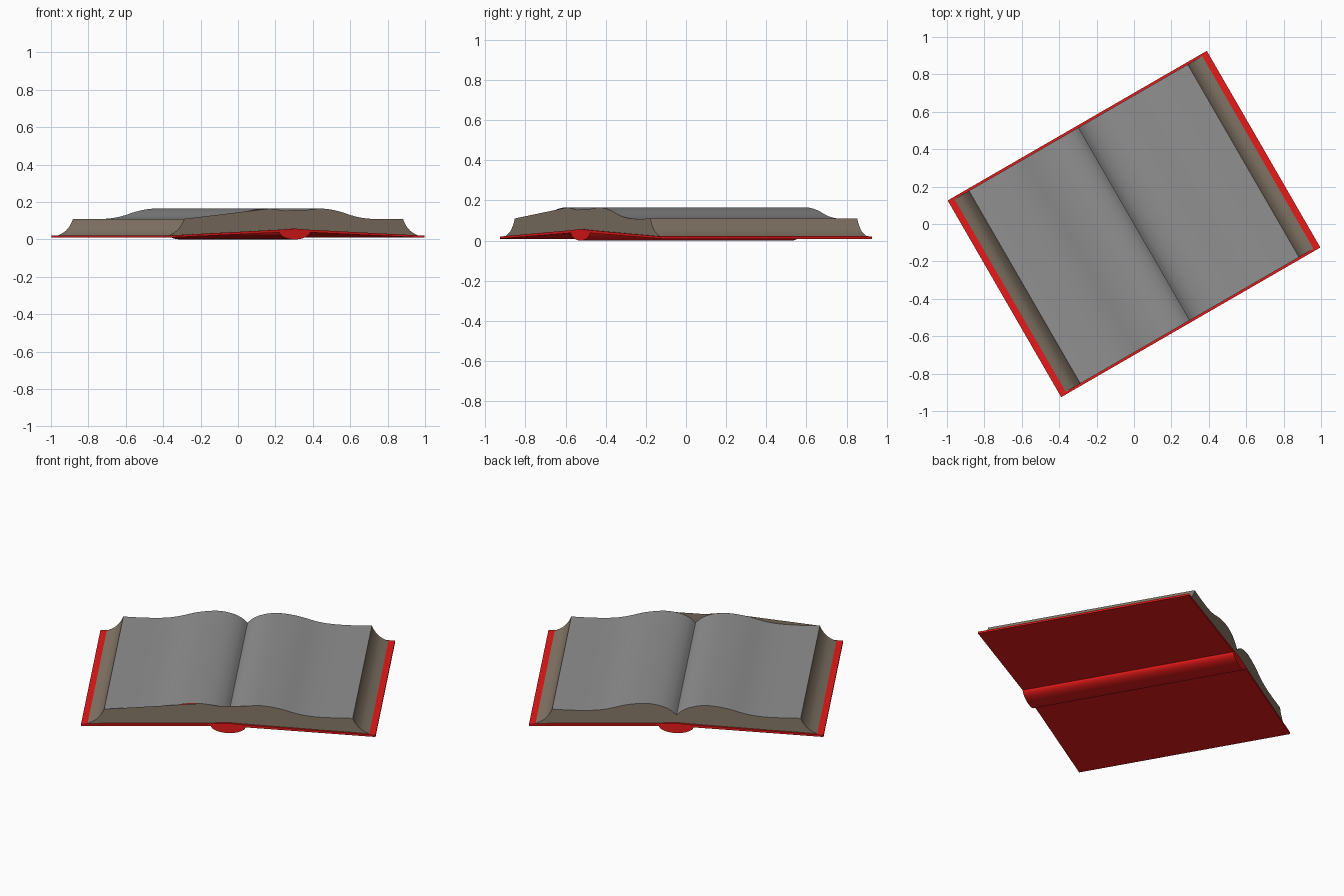
import bpy, bmesh, math
from mathutils import Vector

if "Cube" in bpy.data.objects:
    bpy.data.objects.remove(bpy.data.objects["Cube"])

TURN = math.radians(30)   # the open book lies turned on its base
HV = 0.595                # half height of the pages
CV = 0.607                # half height of the cover


def material(name, rgb):
    m = bpy.data.materials.new(name)
    m.diffuse_color = (*rgb, 1)
    m.use_nodes = True
    m.node_tree.nodes["Principled BSDF"].inputs["Base Color"].default_value = m.diffuse_color
    return m


red = material("cover_red", (0.8, 0.01, 0.01))
brown = material("paper_edge", (0.24, 0.19, 0.14))
grey = material("paper_face", (0.28, 0.28, 0.28))


def finish(bm, name, mat, smooth=True, fix=False):
    if fix:
        bmesh.ops.recalc_face_normals(bm, faces=bm.faces)
    me = bpy.data.meshes.new(name)
    bm.to_mesh(me)
    bm.free()
    ob = bpy.data.objects.new(name, me)
    bpy.context.collection.objects.link(ob)
    ob.rotation_euler.z = TURN
    me.materials.append(mat)
    if smooth:
        bpy.ops.object.select_all(action='DESELECT')
        ob.select_set(True)
        bpy.context.view_layer.objects.active = ob
        bpy.ops.object.shade_smooth_by_angle(angle=math.radians(30))
    return ob


def strip(bm, a, b):
    """Quads between two equally long rows of 3D points."""
    ra = [bm.verts.new(p) for p in a]
    rb = [bm.verts.new(p) for p in b]
    for i in range(len(a) - 1):
        bm.faces.new((ra[i], ra[i + 1], rb[i + 1], rb[i]))


def at(profile, v):
    return [(u, v, z) for u, z in profile]


def spline(pts, n=4):
    """Catmull-Rom curve through the points."""
    p = [Vector(q) for q in [pts[0], *pts, pts[-1]]]
    out = []
    for i in range(1, len(p) - 2):
        a, b, c, d = p[i - 1:i + 3]
        for k in range(n):
            t = k / n
            out.append(tuple(0.5 * (2 * b + (c - a) * t + (2 * a - 5 * b + 4 * c - d) * t * t
                                    + (3 * b - a - 3 * c + d) * t ** 3)))
    return out + [tuple(pts[-1])]


def mirror(profile):
    return [(-u, z) for u, z in reversed(profile)]


def board_z(u):
    return 0.02 + (0.8 - abs(u)) * 0.045


# Page profile, gutter to outer edge, and the hollow fore edge
page = spline([(0, .10), (.03, .128), (.08, .152), (.15, .165), (.22, .161),
               (.29, .148), (.38, .123), (.465, .111), (.57, .108), (.675, .11)])
fore = spline([(.675, .11), (.69, .08), (.72, .046), (.765, board_z(.765))], 3)
left, right = mirror(page), page

# Two page faces meeting in the gutter
for name, prof in (("left_page", left), ("right_page", right)):
    bm = bmesh.new()
    strip(bm, at(prof, -HV), at(prof, HV))
    finish(bm, name, grey)

# Fore edges
for name, prof in (("left_fore_edge", mirror(fore)), ("right_fore_edge", fore)):
    bm = bmesh.new()
    strip(bm, at(prof, -HV), at(prof, HV))
    finish(bm, name, brown)

# End faces of the page block; the front one bridges the left hollow and gutter
back = mirror(fore) + left[1:] + right[1:] + fore[1:]
front = (mirror(fore) + [(-.15, .165), (-.10, .160), (-.05, .153), (0, .156), (.08, .158)]
         + [q for q in right if q[0] > .1] + fore[1:])
for name, prof, v in (("front_page_ends", front, -HV), ("back_page_ends", back, HV)):
    bm = bmesh.new()
    low, top = at([(u, board_z(u)) for u, z in prof], v), at(prof, v)
    strip(bm, low, top) if v < 0 else strip(bm, top, low)
    finish(bm, name, brown, smooth=False)


def prism(name, outline):
    bm = bmesh.new()
    f = bm.faces.new([bm.verts.new(p) for p in at(outline, -CV)])
    r = bmesh.ops.extrude_face_region(bm, geom=[f])
    bmesh.ops.translate(bm, vec=(0, 2 * CV, 0),
                        verts=[g for g in r["geom"] if isinstance(g, bmesh.types.BMVert)])
    finish(bm, name, red, fix=True)


# Cover boards, sloping up towards the spine
for name, s in (("left_board", -1), ("right_board", 1)):
    prism(name, [(s * u, z) for u, z in
                 ((.8, .009), (.8, board_z(.8)), (.085, board_z(.085)), (.085, .038))])

# Rounded spine
arc = [(-.095 * math.cos(math.pi * i / 16), .042 - .042 * math.sin(math.pi * i / 16))
       for i in range(17)]
prism("spine", arc + [(.085, .052), (0, .058), (-.085, .052)])
